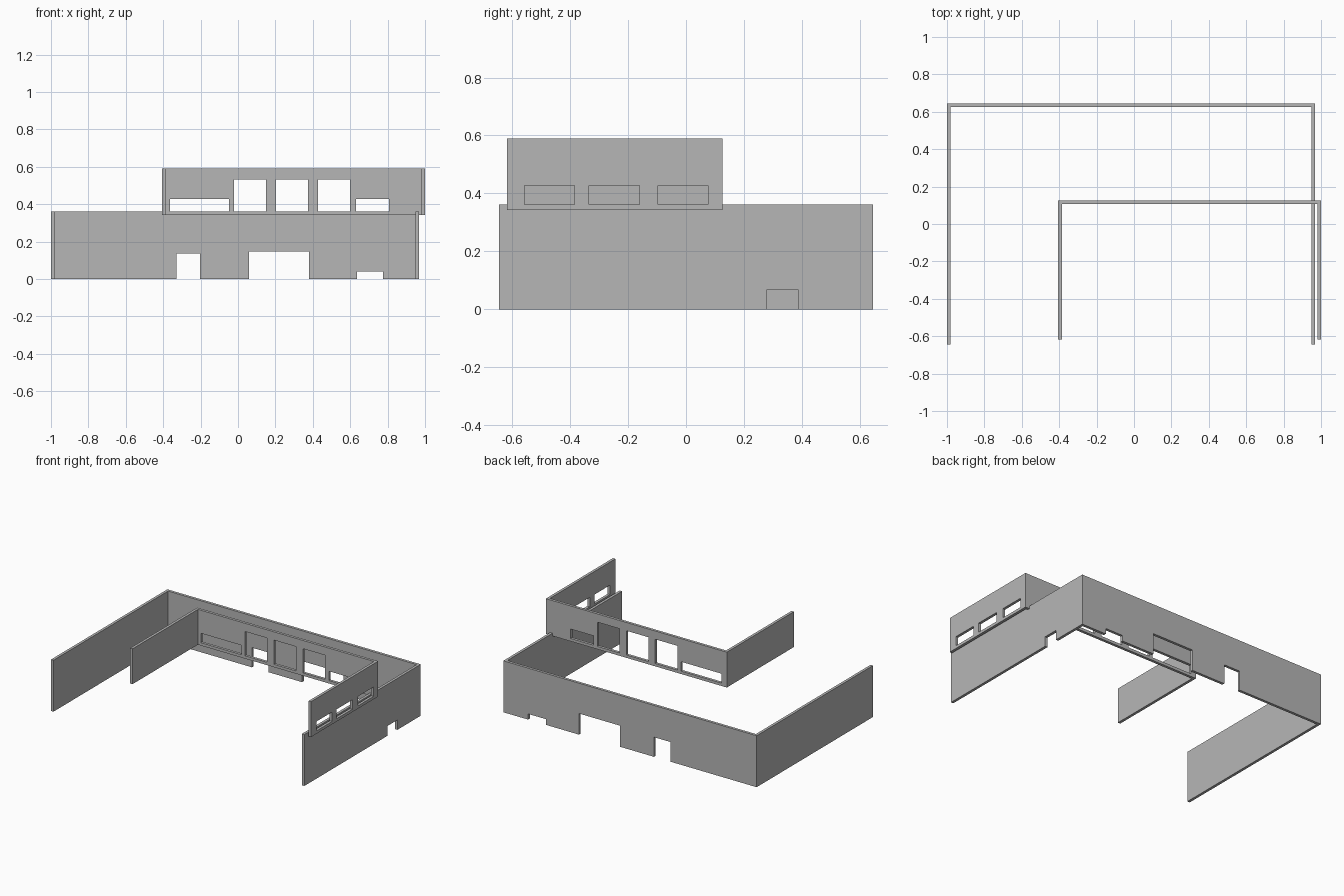
import bpy
import bmesh
from mathutils import Matrix, Vector

if "Cube" in bpy.data.objects:
    bpy.data.objects.remove(bpy.data.objects["Cube"], do_unlink=True)

grey = bpy.data.materials.new("wall grey")
grey.use_nodes = True
grey.diffuse_color = (0.47, 0.47, 0.47, 1)
grey.node_tree.nodes["Principled BSDF"].inputs["Base Color"].default_value = grey.diffuse_color

THICK = 0.019


def make_object(name, bm):
    bmesh.ops.recalc_face_normals(bm, faces=bm.faces)
    mesh = bpy.data.meshes.new(name)
    bm.to_mesh(mesh)
    bm.free()
    mesh.materials.append(grey)
    obj = bpy.data.objects.new(name, mesh)
    bpy.context.collection.objects.link(obj)
    return obj


def u_walls(name, left, right, front, back, low, high):
    """Three joined walls, open to the front, extruded from a U-shaped plan."""
    t = THICK
    plan = [(left, front), (left + t, front), (left + t, back - t),
            (right - t, back - t), (right - t, front), (right, front),
            (right, back), (left, back)]
    bm = bmesh.new()
    face = bm.faces.new([bm.verts.new((x, y, low)) for x, y in plan])
    up = bmesh.ops.extrude_face_region(bm, geom=[face])["geom"]
    bmesh.ops.translate(bm, vec=(0, 0, high - low),
                        verts=[v for v in up if isinstance(v, bmesh.types.BMVert)])
    return make_object(name, bm)


def cut_openings(walls, boxes):
    """Cut box-shaped openings, each given by its lowest and highest corner."""
    bm = bmesh.new()
    for low, high in boxes:
        a, b = Vector(low), Vector(high)
        bmesh.ops.create_cube(bm, size=1, matrix=Matrix.Translation((a + b) / 2)
                              @ Matrix.Diagonal((*(b - a), 1)))
    cutter = make_object("opening_cutter", bm)
    cutter.hide_render = True
    mod = walls.modifiers.new("openings", "BOOLEAN")
    mod.operation = "DIFFERENCE"
    mod.solver = "EXACT"
    mod.object = cutter
    bpy.context.view_layer.objects.active = walls
    bpy.ops.object.modifier_apply(modifier=mod.name)
    bpy.data.objects.remove(cutter, do_unlink=True)


def back_opening(x0, x1, z0, z1, back):
    return (x0, back - 0.06, z0), (x1, back + 0.04, z1)


def side_opening(y0, y1, z0, z1, right):
    return (right - 0.06, y0, z0), (right + 0.04, y1, z1)


# Lower storey: doorways in the back wall and a small one in the left wall
back, right = 0.645, 0.967
lower = u_walls("lower_walls", -1, right, -0.645, back, 0, 0.361)
doorways = [(-0.33, -0.203, 0.138), (0.059, 0.38, 0.148), (0.636, 0.774, 0.04)]
cut_openings(lower, [back_opening(x0, x1, -0.1, top, back) for x0, x1, top in doorways]
             + [side_opening(0.279, 0.386, -0.1, 0.069, right)])

# Upper storey: two low windows, three tall ones, and three along the left wall
back, right, sill = 0.126, 1.0, 0.362
upper = u_walls("upper_walls", -0.405, right, -0.618, back, 0.342, 0.59)
windows = [(-0.364, -0.048, 0.428), (0.631, 0.807, 0.428)]
windows += [(x, x + 0.172, 0.532) for x in (-0.021, 0.203, 0.428)]
cut_openings(upper, [back_opening(x0, x1, sill, top, back) for x0, x1, top in windows]
             + [side_opening(y, y + 0.173, sill, 0.428, right)
                for y in (-0.558, -0.334, -0.097)])
